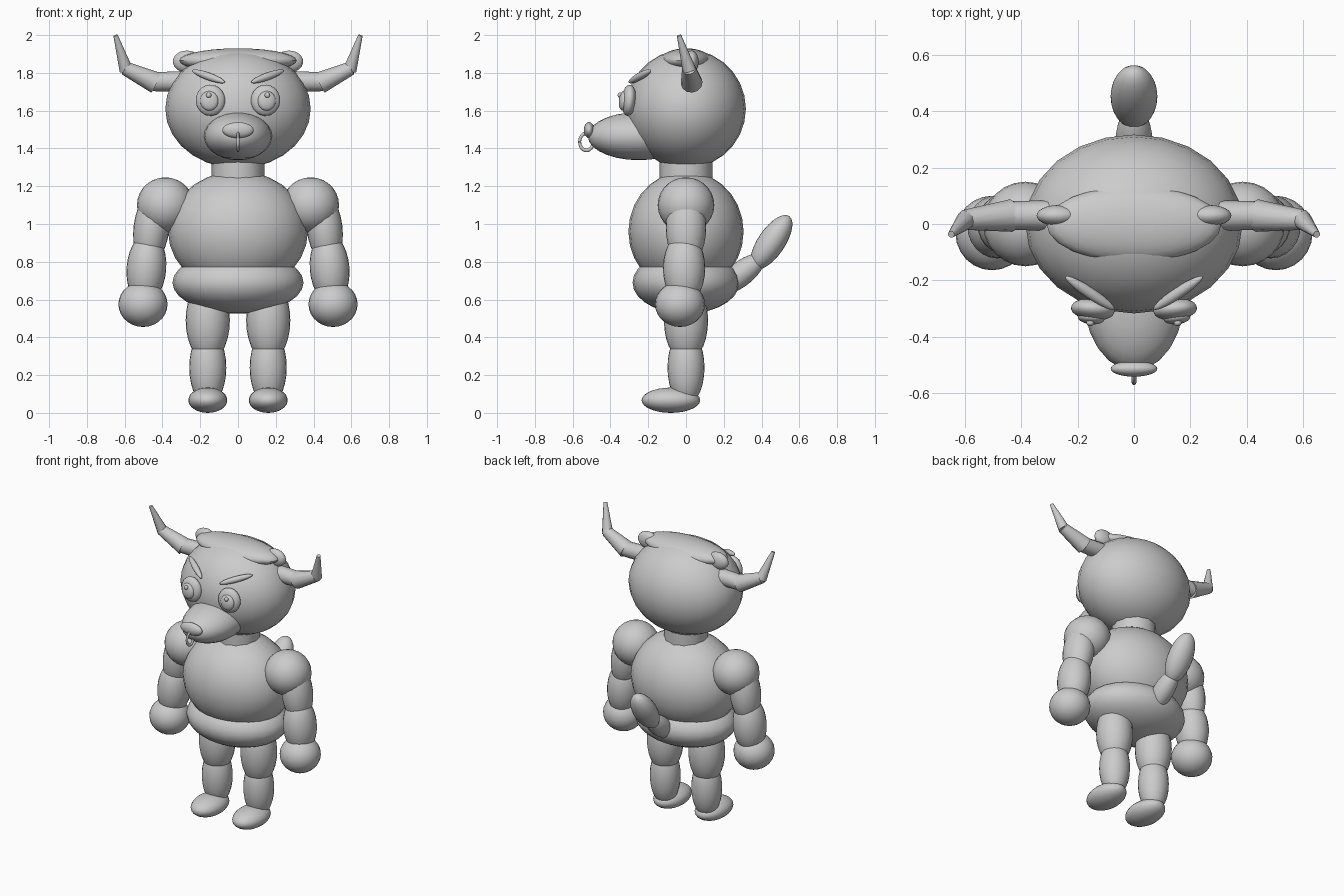
import bpy
import math
from mathutils import Vector, Matrix

cube = bpy.data.objects.get("Cube")
if cube:
    bpy.data.objects.remove(cube, do_unlink=True)

grey = bpy.data.materials.new("plain grey")
grey.use_nodes = True
GREY = (0.6, 0.6, 0.6, 1.0)
grey.diffuse_color = GREY
grey.node_tree.nodes["Principled BSDF"].inputs["Base Color"].default_value = GREY


def finish(name, radii=(1, 1, 1)):
    """Name, scale, smooth and colour the active object."""
    ob = bpy.context.object
    ob.name = name
    ob.scale = radii
    bpy.ops.object.transform_apply(location=False, rotation=False, scale=True)
    bpy.ops.object.shade_smooth_by_angle(angle=math.radians(45))
    ob.data.materials.append(grey)
    return ob


def ellipsoid(name, centre, radii, axis=(0, 0, 1), segments=24, rings=14):
    """Ellipsoid whose local z runs along axis."""
    bpy.ops.mesh.primitive_uv_sphere_add(segments=segments, ring_count=rings, radius=1)
    ob = finish(name, radii)
    turn = Vector((0, 0, 1)).rotation_difference(Vector(axis))
    ob.matrix_world = Matrix.Translation(centre) @ turn.to_matrix().to_4x4()
    return ob


def spindle(name, start, end, radius):
    """Thin ellipsoid stretched between two points."""
    a, b = Vector(start), Vector(end)
    return ellipsoid(name, (a + b) / 2, (radius, radius, (b - a).length / 2), b - a)


def taper(name, start, end, r1, r2):
    """Cone section between two points."""
    a, b = Vector(start), Vector(end)
    bpy.ops.mesh.primitive_cone_add(vertices=12, radius1=r1, radius2=r2, depth=(b - a).length)
    ob = finish(name)
    turn = Vector((0, 0, 1)).rotation_difference(b - a)
    ob.matrix_world = Matrix.Translation((a + b) / 2) @ turn.to_matrix().to_4x4()
    return ob


# Body
ellipsoid("torso", (0, 0, 0.96), (0.37, 0.305, 0.32))
ellipsoid("hips", (0, 0, 0.69), (0.347, 0.283, 0.165))
taper("neck", (0, 0, 1.2), (0, 0, 1.36), 0.14, 0.14)

# Head, hair, muzzle
ellipsoid("head", (0, 0, 1.61), (0.385, 0.317, 0.315))
ellipsoid("hair_cap", (0, 0, 1.865), (0.31, 0.135, 0.065))
ellipsoid("muzzle", (0, -0.25, 1.465), (0.18, 0.27, 0.127))
ellipsoid("nose", (0, -0.513, 1.497), (0.083, 0.028, 0.042))

# Nose ring
bpy.ops.mesh.primitive_torus_add(major_radius=0.036, minor_radius=0.008,
                                 major_segments=24, minor_segments=8,
                                 location=(0, -0.527, 1.435),
                                 rotation=(0, math.pi / 2, 0))
finish("nose_ring", (1.25, 1, 1))

# Tail
spindle("tail_base", (0, 0.17, 0.64), (0, 0.41, 0.83), 0.066)
ellipsoid("tail_tuft", (0, 0.452, 0.903), (0.083, 0.072, 0.168), (0, 0.56, 0.83))

# Paired parts
for side, s in (("left", 1), ("right", -1)):
    # Arms
    ellipsoid(side + "_shoulder", (s * 0.385, 0, 1.1), (0.15, 0.15, 0.147))
    ellipsoid(side + "_upper_arm", (s * 0.458, 0, 0.98), (0.095, 0.107, 0.2), (s * -0.12, 0, 1))
    ellipsoid(side + "_forearm", (s * 0.485, -0.01, 0.765), (0.105, 0.112, 0.19), (s * -0.08, 0, 1))
    ellipsoid(side + "_hand", (s * 0.503, -0.032, 0.575), (0.13, 0.132, 0.12))

    # Legs
    ellipsoid(side + "_thigh", (s * 0.16, 0, 0.49), (0.117, 0.117, 0.22))
    ellipsoid(side + "_shin", (s * 0.16, 0, 0.24), (0.098, 0.098, 0.2))
    ellipsoid(side + "_foot", (s * 0.16, -0.08, 0.067), (0.103, 0.155, 0.067))

    # Eyes
    gaze = (s * 0.1, -1, 0.08)
    ellipsoid(side + "_eye", (s * 0.146, -0.303, 1.655), (0.078, 0.083, 0.038), gaze)
    ellipsoid(side + "_iris", (s * 0.152, -0.333, 1.652), (0.048, 0.052, 0.022), gaze)
    ellipsoid(side + "_eye_glint", (s * 0.155, -0.35, 1.682), (0.014, 0.014, 0.012), gaze)
    spindle(side + "_brow", (s * 0.243, -0.187, 1.813), (s * 0.07, -0.302, 1.75), 0.02)

    # Horns with a hair tuft at the root
    ellipsoid(side + "_hair_tuft", (s * 0.27, 0.03, 1.86), (0.075, 0.037, 0.058))
    root, bend = (s * 0.28, 0.03, 1.755), (s * 0.45, 0.03, 1.753)
    elbow, tip = (s * 0.6, 0.015, 1.825), (s * 0.648, -0.037, 1.998)
    taper(side + "_horn_root", root, bend, 0.055, 0.05)
    taper(side + "_horn_middle", (s * 0.435, 0.03, 1.748), elbow, 0.058, 0.036)
    taper(side + "_horn_tip", (s * 0.592, 0.018, 1.815), tip, 0.036, 0.012)
